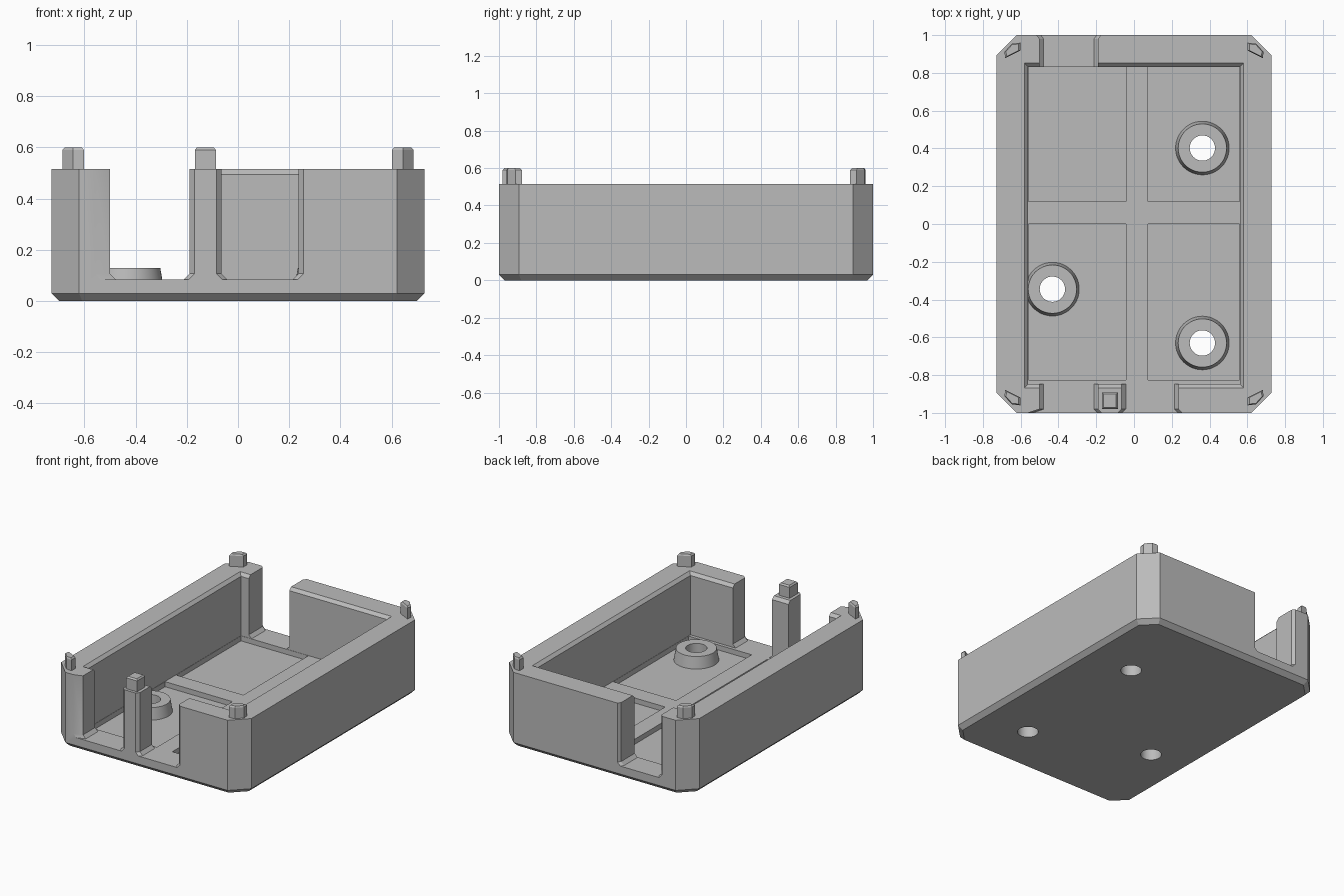
import bpy, bmesh, math

old = bpy.data.objects.get("Cube")
if old:
    bpy.data.objects.remove(old, do_unlink=True)

grey = bpy.data.materials.new("light grey")
grey.use_nodes = True
COLOUR = (0.5, 0.5, 0.5, 1)
grey.diffuse_color = COLOUR
grey.node_tree.nodes["Principled BSDF"].inputs["Base Color"].default_value = COLOUR


def loft(name, rings):
    """Closed solid through rings of matching points."""
    bm = bmesh.new()
    loops = [[bm.verts.new(p) for p in ring] for ring in rings]
    n = len(loops[0])
    for a, b in zip(loops, loops[1:]):
        for i in range(n):
            j = (i + 1) % n
            bm.faces.new((a[i], a[j], b[j], b[i]))
    bm.faces.new(loops[0])
    bm.faces.new(loops[-1])
    bmesh.ops.recalc_face_normals(bm, faces=bm.faces)
    mesh = bpy.data.meshes.new(name)
    bm.to_mesh(mesh)
    bm.free()
    mesh.materials.append(grey)
    obj = bpy.data.objects.new(name, mesh)
    bpy.context.collection.objects.link(obj)
    return obj


def rect(x0, x1, y0, y1, z, grow=0):
    return [(x0 - grow, y0 - grow, z), (x1 + grow, y0 - grow, z),
            (x1 + grow, y1 + grow, z), (x0 - grow, y1 + grow, z)]


def circle(x, y, r, z, n=48):
    return [(x + r * math.cos(math.tau * i / n),
             y + r * math.sin(math.tau * i / n), z) for i in range(n)]


def outline(inset, z):
    x, y, c = 0.728 - inset, 1 - inset, 0.107 - inset * 0.59
    return [(x - c, -y, z), (x, c - y, z), (x, y - c, z), (x - c, y, z),
            (c - x, y, z), (-x, y - c, z), (-x, c - y, z), (c - x, -y, z)]


def combine(target, tool, operation):
    mod = target.modifiers.new("combine", 'BOOLEAN')
    mod.operation, mod.object, mod.solver = operation, tool, 'EXACT'
    bpy.context.view_layer.objects.active = target
    bpy.ops.object.modifier_apply(modifier=mod.name)
    bpy.data.objects.remove(tool, do_unlink=True)


FLOOR, RIM = 0.085, 0.515


def notch(x0, x1, side, flare0, flare1):
    """Wall opening with filleted bottom corners and flared outer edges."""
    def section(y, f):
        a, b = x0 - flare0 * f, x1 + flare1 * f
        return [(a, side * y, 0.7), (a, side * y, FLOOR + 0.022),
                (a + 0.022, side * y, FLOOR), (b - 0.022, side * y, FLOOR),
                (b, side * y, FLOOR + 0.022), (b, side * y, 0.7)]
    return loft("opening_cutter", [section(1.02, 2), section(0.98, 0), section(0.8, 0)])


# Tray body with chamfered corners and underside
body = loft("tray_body", [outline(0.03, 0), outline(0, 0.03), outline(0, RIM)])

# Main cavity with a chamfered rim
inner = (-0.56, 0.56, -0.848, 0.832)
combine(body, loft("cavity_cutter", [rect(*inner, FLOOR), rect(*inner, RIM - 0.02),
                                     rect(*inner, RIM + 0.02, 0.04)]), 'DIFFERENCE')

# Sunken floor panels, leaving a cross of ribs
for x0, x1 in ((-0.558, -0.043), (0.075, 0.558)):
    for y0, y1 in ((-0.825, 0), (0.12, 0.83)):
        combine(body, loft("panel_cutter", [rect(x0, x1, y0, y1, 0.05),
                                            rect(x0, x1, y0, y1, 0.2)]), 'DIFFERENCE')

# Two front openings with a post between, and one back opening
for opening in ((-0.5, -0.19, -1, 0.06, 0.02), (-0.065, 0.236, -1, 0.02, 0.02),
                (-0.5, -0.19, 1, 0.015, 0.015)):
    combine(body, notch(*opening), 'DIFFERENCE')

# Screw bosses with through holes
for x, y in ((0.362, 0.402), (0.362, -0.63), (-0.432, -0.345)):
    combine(body, loft("boss", [circle(x, y, 0.142, 0.03), circle(x, y, 0.142, 0.05),
                                circle(x, y, 0.128, 0.13)]), 'UNION')
    combine(body, loft("hole_cutter", [circle(x, y, 0.067, -0.1),
                                       circle(x, y, 0.067, 0.3)]), 'DIFFERENCE')


def peg(name, points, cx, cy):
    """Short locating peg with a bevelled top."""
    def ring(z, s):
        return [(cx + (x - cx) * s, cy + (y - cy) * s, z) for x, y in points]
    return loft(name, [ring(RIM - 0.01, 1), ring(0.59, 1), ring(0.6, 0.8)])


# Corner pegs, mirrored to all four corners
corner = [(0.602, 0.96), (0.645, 0.955), (0.686, 0.912), (0.682, 0.878), (0.602, 0.918)]
parts = [body]
for sx, side in ((-1, "right"), (1, "left")):
    for sy, end in ((-1, "front"), (1, "back")):
        parts.append(peg(f"{end}_{side}_peg", [(x * sx, y * sy) for x, y in corner],
                         0.645 * sx, 0.925 * sy))

# Peg on the front post
post = [p[:2] for p in rect(-0.169, -0.086, -0.98, -0.892, 0)]
parts.append(peg("front_post_peg", post, -0.128, -0.936))

# Smooth the round bosses while keeping edges crisp
bpy.ops.object.select_all(action='DESELECT')
for obj in parts:
    obj.select_set(True)
bpy.context.view_layer.objects.active = body
bpy.ops.object.shade_smooth_by_angle(angle=math.radians(20))
